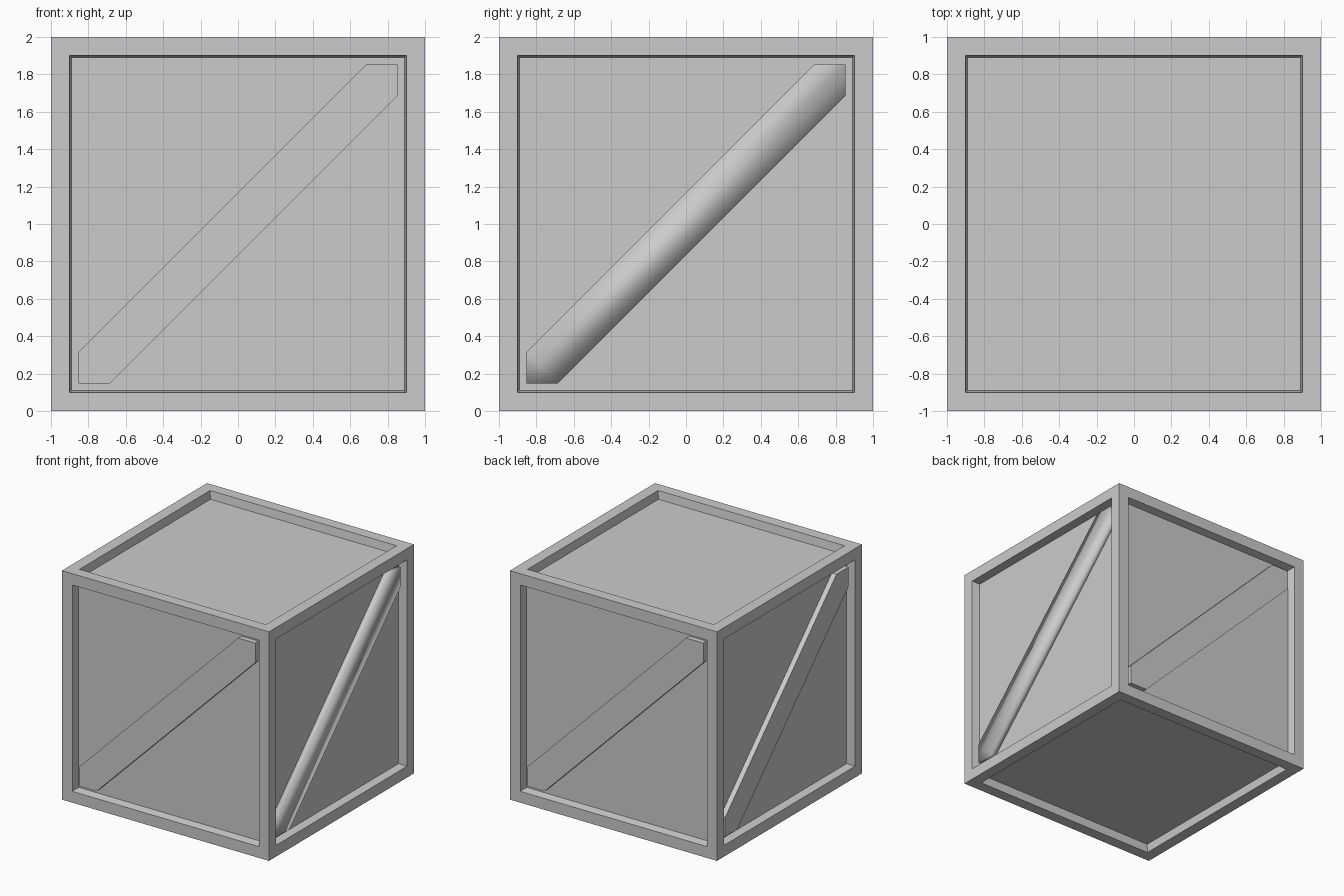
import bpy, bmesh
from math import pi
from mathutils import Matrix

if "Cube" in bpy.data.objects:
    bpy.data.objects.remove(bpy.data.objects["Cube"])


def make_object(name, bm):
    bmesh.ops.recalc_face_normals(bm, faces=bm.faces)
    mesh = bpy.data.meshes.new(name)
    bm.to_mesh(mesh)
    bm.free()
    ob = bpy.data.objects.new(name, mesh)
    bpy.context.collection.objects.link(ob)
    return ob


# Crate body: cube with a flat border and a recessed, tapered panel on all six sides
bm = bmesh.new()
bmesh.ops.create_cube(bm, size=2)
panels = bm.faces[:]
bmesh.ops.inset_individual(bm, faces=panels, thickness=0.14, depth=0)
bmesh.ops.inset_individual(bm, faces=panels, thickness=0.016, depth=-0.07)
bmesh.ops.translate(bm, verts=bm.verts, vec=(0, 0, 1))
make_object("crate_body", bm)

# Diagonal planks: corner-to-corner board on each upright side
A, W = 0.852, 0.168
FRONT, BACK = 0.975, 0.92
outline = [(-A, -A), (-A + W, -A), (A, A - W), (A, A), (A - W, A), (-A, -A + W)]


def plank(name, turn, smooth=False):
    bm = bmesh.new()
    face = bm.faces.new([bm.verts.new((x, -FRONT, z + 1)) for x, z in outline])
    ext = bmesh.ops.extrude_face_region(bm, geom=[face], use_keep_orig=True)
    verts = [g for g in ext["geom"] if isinstance(g, bmesh.types.BMVert)]
    bmesh.ops.translate(bm, verts=verts, vec=(0, FRONT - BACK, 0))
    bmesh.ops.rotate(bm, verts=bm.verts, cent=(0, 0, 0), matrix=Matrix.Rotation(turn, 3, 'Z'))
    ob = make_object(name, bm)
    # The right-hand board has softened shading across its long edges
    if smooth:
        ob.data.polygons.foreach_set("use_smooth", [True] * len(ob.data.polygons))


for i, side in enumerate(("front", "right", "back", "left")):
    plank(side + "_diagonal_plank", i * pi / 2, smooth=(side == "right"))
